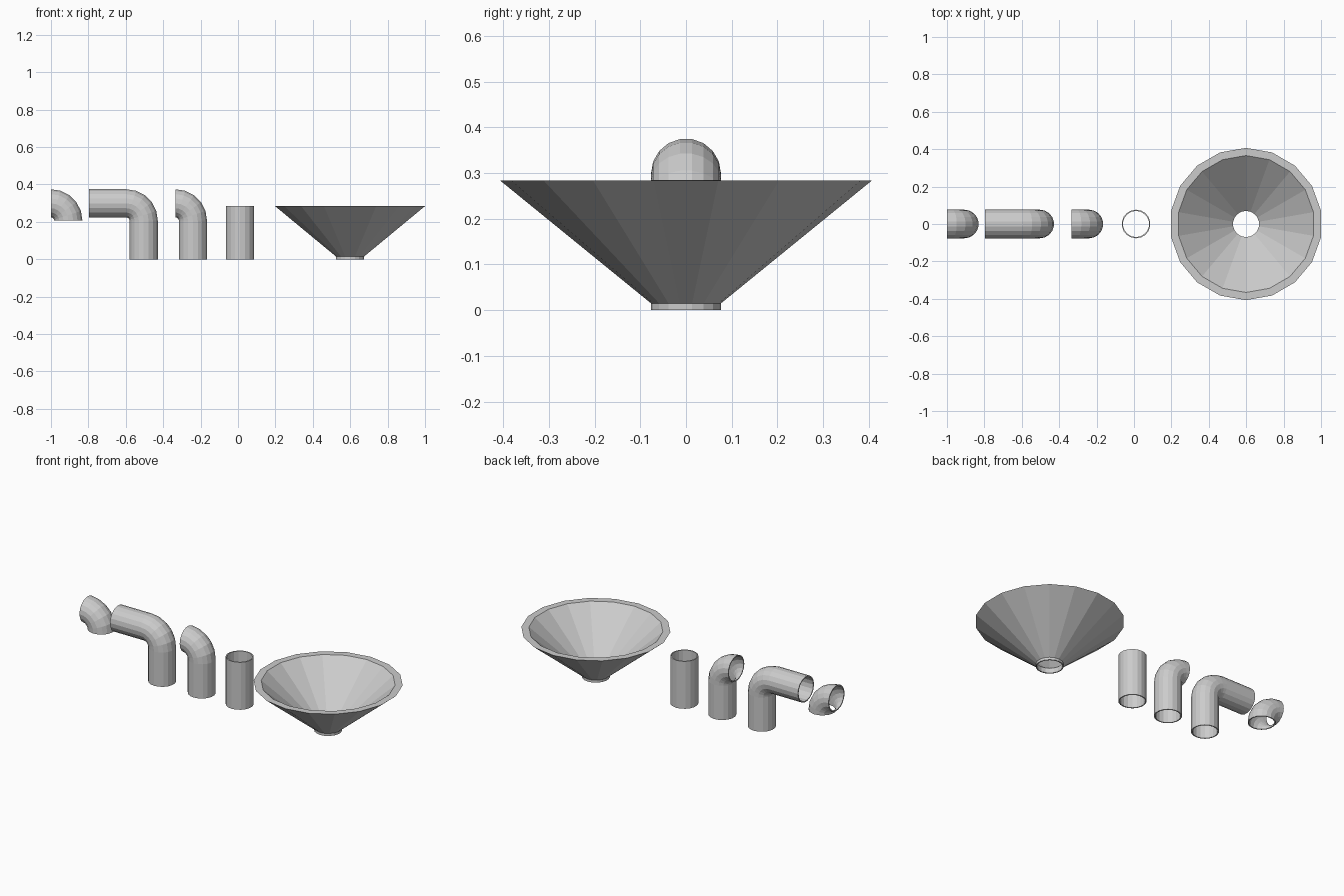
import bpy, bmesh
from math import sin, cos, pi, radians
from mathutils import Vector

if "Cube" in bpy.data.objects:
    bpy.data.objects.remove(bpy.data.objects["Cube"])

SIDES = 18
R_OUT, R_IN = 0.0765, 0.070     # pipe wall
BEND, BEND_STEPS = 0.093, 5     # elbow radius and segments
RISE = 0.206                    # straight leg length


def loft(name, rings):
    """Hollow solid from a closed loop of rings (x, z, tilt, radius)."""
    bm = bmesh.new()
    loops = []
    for x, z, tilt, r in rings:
        u, v = Vector((cos(tilt), 0, sin(tilt))), Vector((0, 1, 0))
        loop = []
        for k in range(SIDES):
            a = pi / 2 + 2 * pi * k / SIDES
            loop.append(bm.verts.new(Vector((x, 0, z)) + r * (cos(a) * u + sin(a) * v)))
        loops.append(loop)
    for i, a in enumerate(loops):
        b = loops[(i + 1) % len(loops)]
        for k in range(SIDES):
            n = (k + 1) % SIDES
            bm.faces.new((a[k], a[n], b[n], b[k]))
    bmesh.ops.recalc_face_normals(bm, faces=bm.faces)
    mesh = bpy.data.meshes.new(name)
    bm.to_mesh(mesh)
    bm.free()
    obj = bpy.data.objects.new(name, mesh)
    bpy.context.collection.objects.link(obj)
    return obj


def pipe(name, path):
    """Pipe with wall thickness: outer skin along the path, inner skin back."""
    return loft(name, [(*p, R_OUT) for p in path] + [(*p, R_IN) for p in reversed(path)])


def elbow_path(x, leg=True, arm=0.0):
    """Optional vertical leg, quarter bend towards -x, optional horizontal arm."""
    path = [(x, 0, 0)] if leg else []
    for i in range(BEND_STEPS + 1):
        t = radians(90) * i / BEND_STEPS
        path.append((x - BEND + BEND * cos(t), RISE + BEND * sin(t), t))
    if arm:
        path.append((x - BEND - arm, RISE + BEND, pi / 2))
    return path


# Pipe fittings
pipe("short_elbow", elbow_path(-0.907, leg=False))
pipe("long_elbow_pipe", elbow_path(-0.504, arm=0.2))
pipe("elbow_pipe", elbow_path(-0.241))
pipe("straight_pipe", [(0.011, 0, 0), (0.011, 0.285, 0)])

# Funnel with collar and flat rim
FX = 0.599
profile = [(R_OUT, 0), (R_OUT, 0.015), (0.407, 0.284), (0.366, 0.284), (R_IN, 0.03), (R_IN, 0)]
loft("funnel", [(FX, z, 0, r) for r, z in profile])
